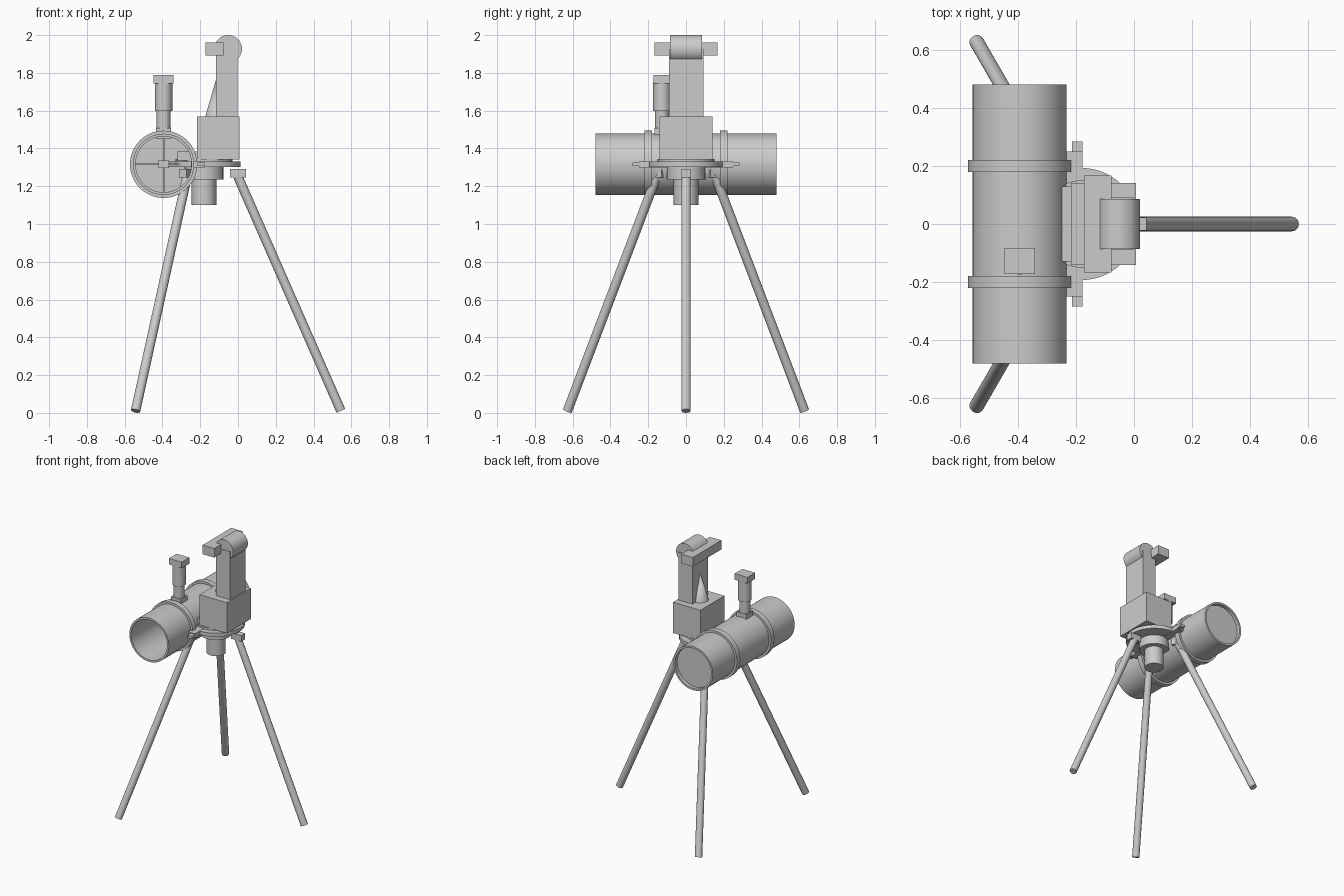
import bpy, bmesh, math
from mathutils import Vector

cube = bpy.data.objects.get("Cube")
if cube:
    bpy.data.objects.remove(cube, do_unlink=True)

GREY = (0.6, 0.6, 0.6, 1)
grey = bpy.data.materials.new("light_grey")
grey.use_nodes = True
grey.diffuse_color = GREY
grey.node_tree.nodes["Principled BSDF"].inputs["Base Color"].default_value = GREY

MOUNT_X = -0.18
TUBE_X, TUBE_Z = -0.394, 1.316


def finish(name, bm):
    mesh = bpy.data.meshes.new(name)
    bmesh.ops.recalc_face_normals(bm, faces=bm.faces)
    bm.to_mesh(mesh)
    bm.free()
    mesh.materials.append(grey)
    obj = bpy.data.objects.new(name, mesh)
    bpy.context.collection.objects.link(obj)
    bpy.ops.object.select_all(action="DESELECT")
    obj.select_set(True)
    bpy.context.view_layer.objects.active = obj
    bpy.ops.object.shade_smooth_by_angle(angle=math.radians(35))
    return obj


def box(name, x, y, z, turn=0):
    """Box from (low, high) ranges, optionally turned about its own z axis."""
    bm = bmesh.new()
    bmesh.ops.create_cube(bm, size=1)
    bmesh.ops.scale(bm, vec=(x[1] - x[0], y[1] - y[0], z[1] - z[0]), verts=bm.verts)
    obj = finish(name, bm)
    obj.location = [(r[0] + r[1]) / 2 for r in (x, y, z)]
    obj.rotation_euler.z = turn
    return obj


def rod(name, start, end, r, r_end=None, sides=48):
    """Solid cylinder or cone between two points."""
    a, b = Vector(start), Vector(end)
    bm = bmesh.new()
    bmesh.ops.create_cone(bm, cap_ends=True, segments=sides, radius1=r,
                          radius2=r if r_end is None else r_end, depth=(b - a).length)
    obj = finish(name, bm)
    obj.location = (a + b) / 2
    obj.rotation_euler = (b - a).to_track_quat("Z", "Y").to_euler()
    return obj


def pipe(name, y0, y1, r_out, r_in, sides=64):
    """Hollow ring around the telescope axis."""
    bm = bmesh.new()
    loop = [bm.verts.new((r, y, 0)) for r, y in
            ((r_out, y0), (r_out, y1), (r_in, y1), (r_in, y0))]
    edges = [bm.edges.new((loop[i], loop[(i + 1) % 4])) for i in range(4)]
    bmesh.ops.spin(bm, geom=loop + edges, cent=(0, 0, 0), axis=(0, 1, 0),
                   angle=math.tau, steps=sides)
    bmesh.ops.remove_doubles(bm, verts=bm.verts, dist=0.0005)
    obj = finish(name, bm)
    obj.location = (TUBE_X, 0, TUBE_Z)
    return obj


# Tripod legs and hinge brackets
for i, side in enumerate(("left", "back", "front")):
    a = i * math.tau / 3
    c, s = math.cos(a), math.sin(a)
    rod(f"{side}_leg", (MOUNT_X + 0.18 * c, 0.18 * s, 1.25),
        (MOUNT_X + 0.725 * c, 0.725 * s, 0.0105), 0.025, sides=32)
    x, y = MOUNT_X + 0.18 * c, 0.18 * s
    box(f"{side}_leg_bracket", (x - 0.043, x + 0.043), (y - 0.023, y + 0.023),
        (1.245, 1.29), a)

# Tripod head
for name, r, z0, z1 in (("lower_post", 0.065, 1.10, 1.24), ("hub", 0.102, 1.235, 1.305),
                        ("head_plate", 0.193, 1.303, 1.33), ("turntable", 0.15, 1.33, 1.345)):
    rod(name, (MOUNT_X, 0, z0), (MOUNT_X, 0, z1), r, sides=64)

# Mount body and arm
box("mount_body", (-0.217, 0.007), (-0.141, 0.141), (1.342, 1.57))
box("arm", (-0.117, -0.002), (-0.09, 0.092), (1.57, 1.925))
rod("arm_brace", (-0.115, 0, 1.57), (-0.115, 0, 1.77), 0.058, 0.0)
rod("arm_pivot", (-0.052, -0.086, 1.927), (-0.052, 0.086, 1.927), 0.073, sides=64)
box("pivot_crossbar", (-0.173, -0.078), (-0.167, 0.167), (1.892, 1.96))

# Saddle and rail
box("saddle", (-0.32, -0.2), (-0.13, 0.13), (1.335, 1.385))
box("rail", (-0.25, -0.178), (-0.25, 0.25), (1.30, 1.332))
box("rail_end_stops", (-0.214, -0.178), (-0.284, 0.284), (1.306, 1.325))

# Telescope tube, clamp rings and mirrors
pipe("tube", -0.48, 0.48, 0.162, 0.148)
for name, y in (("front_clamp_ring", -0.2), ("back_clamp_ring", 0.2)):
    pipe(name, y - 0.02, y + 0.02, 0.178, 0.158)
rod("main_mirror", (TUBE_X, 0.42, TUBE_Z), (TUBE_X, 0.455, TUBE_Z), 0.15, sides=64)
box("secondary_mirror", (TUBE_X - 0.028, TUBE_X + 0.028), (-0.16, -0.1),
    (TUBE_Z - 0.019, TUBE_Z + 0.019))
box("cross_vane", (TUBE_X - 0.15, TUBE_X + 0.15), (-0.14, -0.12), (TUBE_Z - 0.004, TUBE_Z + 0.004))
box("upright_vane", (TUBE_X - 0.004, TUBE_X + 0.004), (-0.14, -0.12), (TUBE_Z - 0.15, TUBE_Z + 0.15))

# Focuser and eyepiece
FY = -0.128
box("focuser_base", (TUBE_X - 0.04, TUBE_X + 0.04), (FY - 0.04, FY + 0.04), (1.45, 1.508))
rod("focuser_tube", (TUBE_X, FY, 1.49), (TUBE_X, FY, 1.6), 0.037)
rod("eyepiece", (TUBE_X, FY, 1.597), (TUBE_X, FY, 1.75), 0.046)
box("eyepiece_cap", (TUBE_X - 0.053, TUBE_X + 0.053), (FY - 0.045, FY + 0.045), (1.745, 1.79))
